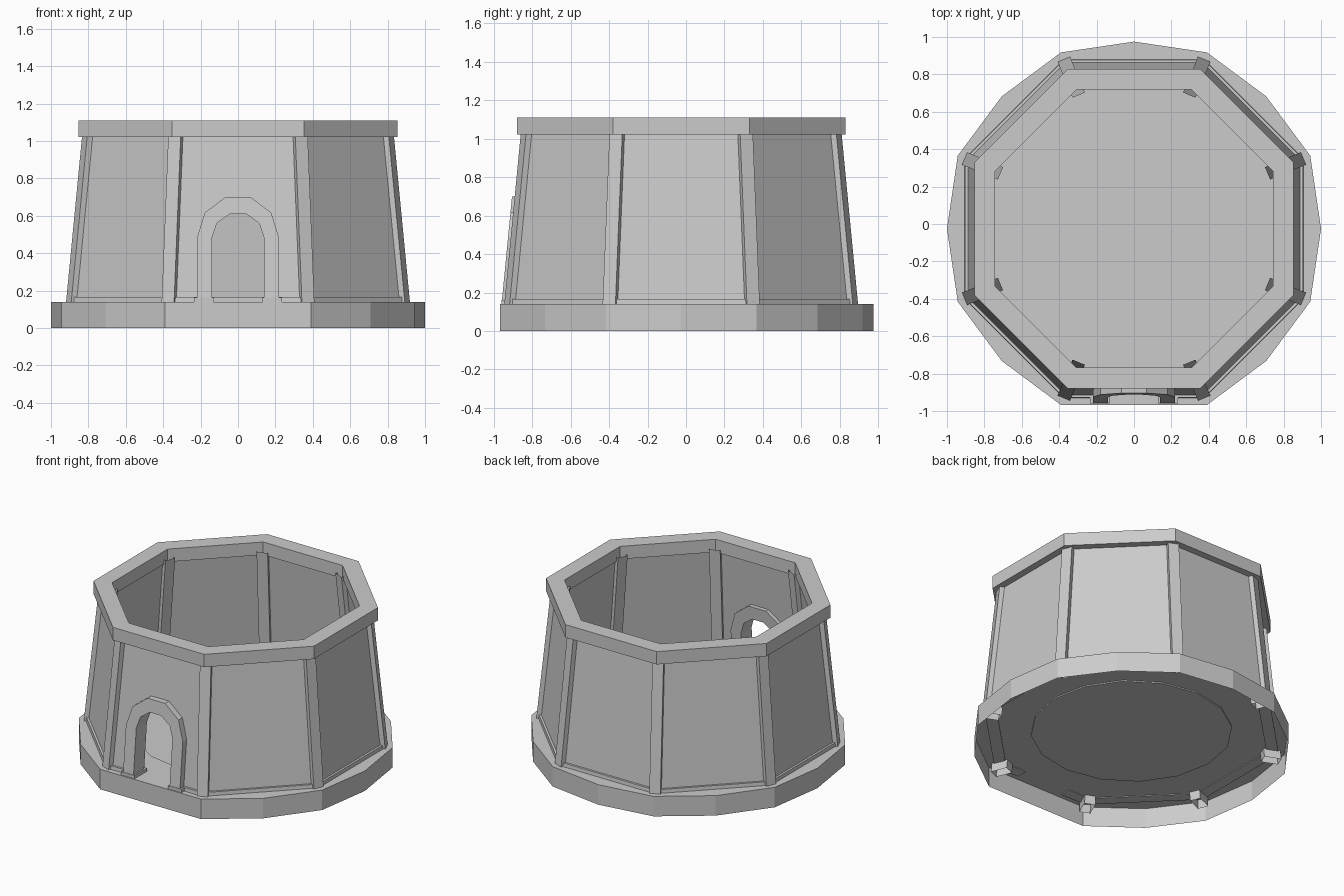
import bpy, bmesh, math
from mathutils import Vector

if "Cube" in bpy.data.objects:
    bpy.data.objects.remove(bpy.data.objects["Cube"], do_unlink=True)

CY = -0.025            # centre of the tower in y
FLOOR = 0.14           # height of the base
LEAN = 0.097           # inward lean of walls per unit of height

stone = bpy.data.materials.new("grey_stone")
stone.use_nodes = True
stone.diffuse_color = (0.6, 0.6, 0.6, 1)
stone.node_tree.nodes["Principled BSDF"].inputs["Base Color"].default_value = (0.6, 0.6, 0.6, 1)


def loft(name, rings, closed=True, wrap=False, cap_first=False, cap_last=False):
    """Skin a list of equal-length rings with quads."""
    bm = bmesh.new()
    vs = [[bm.verts.new(p) for p in ring] for ring in rings]
    n = len(vs[0])
    pairs = list(zip(vs, vs[1:])) + ([(vs[-1], vs[0])] if wrap else [])
    for a, b in pairs:
        for i in range(n if closed else n - 1):
            j = (i + 1) % n
            bm.faces.new((a[i], a[j], b[j], b[i]))
    if cap_first:
        bm.faces.new(vs[0])
    if cap_last:
        bm.faces.new(vs[-1])
    if wrap and not closed:
        for k in (0, -1):
            bm.faces.new([r[k] for r in vs])
    bmesh.ops.recalc_face_normals(bm, faces=bm.faces)
    mesh = bpy.data.meshes.new(name)
    bm.to_mesh(mesh)
    bm.free()
    mesh.materials.append(stone)
    ob = bpy.data.objects.new(name, mesh)
    bpy.context.collection.objects.link(ob)
    return ob


def polar(r, angle, z):
    return Vector((r * math.cos(angle), r * math.sin(angle) + CY, z))


def octagon(apothem, z):
    r = apothem / math.cos(math.pi / 8)
    return [polar(r, math.pi / 8 + k * math.pi / 4, z) for k in range(8)]


def sixteen(r, z):
    return [polar(r, k * math.pi / 8, z) for k in range(16)]


def base_ring(z):
    # sixteen sides, with the two front ones merged into one flat side
    radii = [1.0 if k % 2 == 0 else 1.02 for k in range(16)]
    radii[12] = 1.02 * math.cos(math.pi / 8)
    return [polar(r, k * math.pi / 8, z) for k, r in enumerate(radii)]


def wall_apothem(z):
    return 0.888 - LEAN * (z - 0.165)


def arch(half, rise, y_of_z, bottom=FLOOR, spring=0.48):
    pts = [(half, bottom)]
    for k in range(6):
        a = math.pi * k / 5
        pts.append((half * math.cos(a), spring + rise * math.sin(a)))
    pts.append((-half, bottom))
    return [Vector((x, y_of_z(z), z)) for x, z in pts]


def cut(ob, cutter):
    mod = ob.modifiers.new("doorway", 'BOOLEAN')
    mod.object = cutter
    mod.operation = 'DIFFERENCE'
    mod.solver = 'EXACT'
    dg = bpy.context.evaluated_depsgraph_get()
    mesh = bpy.data.meshes.new_from_object(ob.evaluated_get(dg))
    ob.modifiers.clear()
    ob.data = mesh


# Hollow base, open below, with a slightly sunk floor disc
loft("base", [base_ring(0), base_ring(FLOOR), sixteen(0.64, FLOOR),
              sixteen(0.64, FLOOR - 0.008)], cap_last=True)

# Leaning walls and the skirting strip along their foot
w0, w1 = FLOOR - 0.005, 1.04
wall = loft("walls", [octagon(wall_apothem(w0), w0), octagon(wall_apothem(w1), w1),
                      octagon(wall_apothem(w1) - 0.045, w1),
                      octagon(wall_apothem(w0) - 0.045, w0)], wrap=True)
skirt = loft("skirting", [octagon(0.906, w0), octagon(0.903, 0.165),
                          octagon(0.83, 0.165), octagon(0.83, w0)], wrap=True)

# Doorway
cutter = loft("doorway_cutter",
              [arch(0.18, 0.18, lambda z: -1.2, 0.05), arch(0.18, 0.18, lambda z: -0.6, 0.05)],
              cap_first=True, cap_last=True)
for ob in (wall, skirt):
    cut(ob, cutter)
bpy.data.objects.remove(cutter, do_unlink=True)


def frame_front(z):
    return CY - wall_apothem(z) - 0.043


def frame_back(z):
    return CY - wall_apothem(z) + 0.075


loft("door_frame", [arch(0.22, 0.231, frame_front), arch(0.22, 0.231, frame_back),
                    arch(0.14, 0.137, frame_back), arch(0.14, 0.137, frame_front)],
     closed=False, wrap=True)

# Small plinths under the door frame
for side, label in ((1, "left"), (-1, "right")):
    corners = [(0.13, -0.96), (0.235, -0.96), (0.235, -0.82), (0.13, -0.82)]
    loft("door_plinth_" + label,
         [[Vector((side * x, y, z)) for x, y in corners] for z in (FLOOR, 0.162)],
         cap_first=True, cap_last=True)

# Corner posts: open tubes that run through the floor and into the top ring
for k in range(8):
    a = math.pi / 8 + k * math.pi / 4
    out = Vector((math.cos(a), math.sin(a), 0))
    side = Vector((-out.y, out.x, 0))
    rings = []
    for z in (0.08, 1.05):
        r = 0.98 - 0.1045 * (z - FLOOR)
        rings.append([out * (r - d) + side * s + Vector((0, CY, z))
                      for d, s in ((0, -0.036), (0, 0.036), (0.112, 0.036), (0.112, -0.036))])
    loft("corner_post_%d" % (k + 1), rings)

# Top ring
loft("top_ring", [octagon(0.854, 1.02), octagon(0.854, 1.11),
                  octagon(0.743, 1.11), octagon(0.743, 1.02)], wrap=True)
